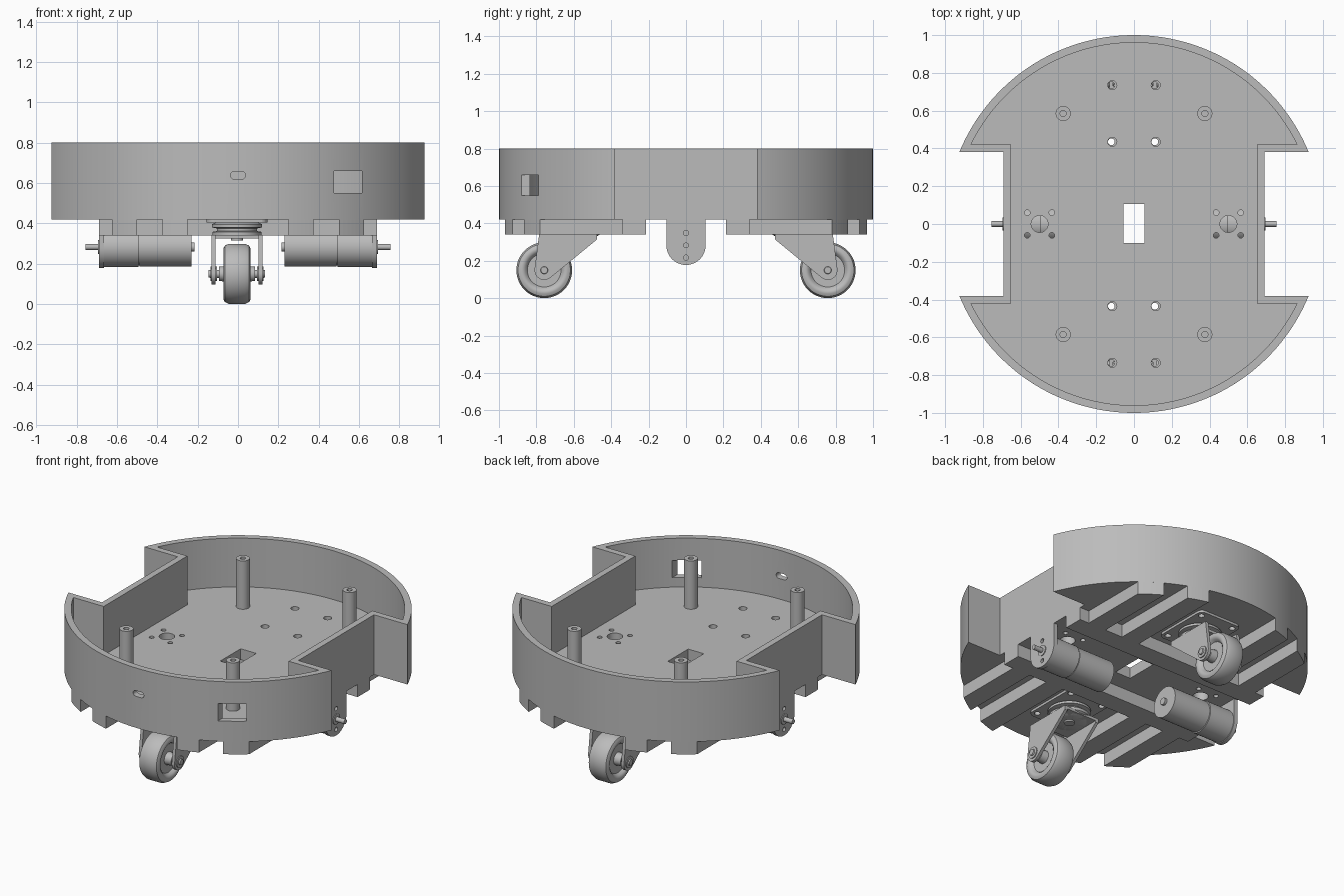
import bpy, bmesh
from math import sin, cos, pi, asin, sqrt
from mathutils import Matrix

cube = bpy.data.objects.get("Cube")
if cube:
    bpy.data.objects.remove(cube, do_unlink=True)

grey = bpy.data.materials.new("plain grey")
grey.use_nodes = True
grey.diffuse_color = (0.5, 0.5, 0.5, 1)
for node in grey.node_tree.nodes:
    if node.type == 'BSDF_PRINCIPLED':
        node.inputs["Base Color"].default_value = (0.5, 0.5, 0.5, 1)


def add_prism(bm, pts, lo, hi, axis='z'):
    """Extrude a closed outline: (x, y) along z, (y, z) along x, (x, z) along y."""
    place = {'z': lambda p, h: (p[0], p[1], h),
             'x': lambda p, h: (h, p[0], p[1]),
             'y': lambda p, h: (p[0], h, p[1])}[axis]
    a = [bm.verts.new(place(p, lo)) for p in pts]
    b = [bm.verts.new(place(p, hi)) for p in pts]
    bm.faces.new(a[::-1])
    bm.faces.new(b)
    for i in range(len(pts)):
        j = (i + 1) % len(pts)
        bm.faces.new((a[i], a[j], b[j], b[i]))


def finish(name, bm):
    bmesh.ops.recalc_face_normals(bm, faces=bm.faces)
    mesh = bpy.data.meshes.new(name)
    bm.to_mesh(mesh)
    bm.free()
    mesh.materials.append(grey)
    ob = bpy.data.objects.new(name, mesh)
    bpy.context.collection.objects.link(ob)
    return ob


def smooth(ob):
    bpy.ops.object.select_all(action='DESELECT')
    ob.select_set(True)
    bpy.context.view_layer.objects.active = ob
    bpy.ops.object.shade_smooth_by_angle(angle=0.6)


def prism(name, pts, lo, hi, axis='z'):
    bm = bmesh.new()
    add_prism(bm, pts, lo, hi, axis)
    return finish(name, bm)


def lathe(name, profile, at, axis='z', flip=1, steps=40):
    """Spin (along, radius) points about an axis through a point."""
    bm = bmesh.new()
    vs = [bm.verts.new((r, 0, h * flip)) for h, r in profile]
    edges = [bm.edges.new(e) for e in zip(vs, vs[1:])]
    bmesh.ops.spin(bm, geom=vs + edges, cent=(0, 0, 0), axis=(0, 0, 1),
                   angle=2 * pi, steps=steps)
    bmesh.ops.remove_doubles(bm, verts=bm.verts, dist=0.0002)
    turn = Matrix.Rotation(pi / 2, 4, 'Y') if axis == 'x' else Matrix()
    bm.transform(Matrix.Translation(at) @ turn)
    ob = finish(name, bm)
    smooth(ob)
    return ob


def cut(ob, bm):
    tool = finish("cutter", bm)
    tool.hide_render = True
    mod = ob.modifiers.new("cut", 'BOOLEAN')
    mod.operation, mod.solver, mod.object = 'DIFFERENCE', 'EXACT', tool
    bpy.context.view_layer.objects.active = ob
    bpy.ops.object.modifier_apply(modifier=mod.name)
    bpy.data.objects.remove(tool, do_unlink=True)


def arc(cx, cy, r, a0, a1, n):
    return [(cx + r * cos(a0 + (a1 - a0) * i / n), cy + r * sin(a0 + (a1 - a0) * i / n))
            for i in range(n + 1)]


def circle(cx, cy, r, n=20):
    return arc(cx, cy, r, 0, 2 * pi, n)[:-1]


def rect(x0, x1, y0, y1):
    return [(x0, y0), (x1, y0), (x1, y1), (x0, y1)]


def outline(r, nx, ny):
    """Disc with a rectangular wheel notch on both sides."""
    a = asin(ny / r)
    return (arc(0, 0, r, a, pi - a, 64) + [(-nx, ny), (-nx, -ny)]
            + arc(0, 0, r, pi + a, 2 * pi - a, 64) + [(nx, -ny), (nx, ny)])


SIDES = (-1, 1)
FLOOR, BASE, TOP, RIB = 0.49, 0.42, 0.80, 0.34

# Tray with floor, rim wall and notches
tray = prism("tray", outline(1, 0.69, 0.38), BASE, TOP)
bm = bmesh.new()
add_prism(bm, outline(0.96, 0.65, 0.42), FLOOR, 1)
cut(tray, bm)

# Floor holes, front window and front slot
bm = bmesh.new()
add_prism(bm, rect(-0.055, 0.055, -0.1, 0.105), 0.3, 0.6)
for sx in SIDES:
    add_prism(bm, circle(sx * 0.5, 0, 0.045), 0.3, 0.6)
    for sy in SIDES:
        for dx in SIDES:
            add_prism(bm, circle(sx * 0.5 + dx * 0.065, sy * 0.06, 0.015, 12), 0.3, 0.6)
        for y in (0.435, 0.735):
            add_prism(bm, circle(sx * 0.115, sy * y, 0.024), 0.3, 0.6)
add_prism(bm, rect(0.476, 0.614, 0.55, 0.66), -1.1, -0.65, 'y')
add_prism(bm, arc(0.02, 0.638, 0.018, -pi / 2, pi / 2, 8)
          + arc(-0.02, 0.638, 0.018, pi / 2, 1.5 * pi, 8), -1.1, -0.85, 'y')
cut(tray, bm)
smooth(tray)

# Underside cross bars and lengthwise ribs
for sy in SIDES:
    prism("cross_bar", rect(-0.69, 0.69, sy * 0.215, sy * 0.34), RIB, BASE)
    for sx in SIDES:
        for x0 in (0.25, 0.5):
            xs = [x0 + 0.125 * i / 6 for i in range(7)]
            pts = [(sx * x, sy * sqrt(1 - x * x)) for x in xs]
            pts += [(sx * xs[-1], sy * 0.34), (sx * x0, sy * 0.34)]
            prism("rib", pts, RIB, BASE)

# Hollow standing posts
for sx in SIDES:
    for sy in SIDES:
        lathe("post", [(0.6, 0), (0.6, 0.016), (0.797, 0.016), (0.797, 0.04), (0.48, 0.04)],
              (sx * 0.375, sy * 0.585, 0), steps=24)

# Motors, shafts and hanging brackets
AX = 0.283
for s in SIDES:
    lathe("motor", [(0.215, 0), (0.215, 0.022), (0.23, 0.022), (0.23, 0.096), (0.487, 0.096),
                    (0.487, 0.092), (0.493, 0.092), (0.493, 0.1), (0.666, 0.1), (0.666, 0)],
          (0, 0, AX), 'x', s)
    lathe("motor_shaft", [(0.65, 0.034), (0.695, 0.034), (0.695, 0.015), (0.755, 0.015), (0.755, 0)],
          (0, 0, AX), 'x', s, 24)
    shape = arc(0, AX, 0.105, pi, 2 * pi, 24) + [(0.105, BASE), (-0.105, BASE)]
    bracket = prism("motor_bracket", shape, s * 0.665, s * 0.69, 'x')
    bm = bmesh.new()
    for dz in SIDES:
        add_prism(bm, circle(0, AX + dz * 0.066, 0.014, 12), s * 0.6, s * 0.75, 'x')
    cut(bracket, bm)
    smooth(bracket)

# Casters: plate, swivel, fork, wheel and axle
CX = -0.005
for s in SIDES:
    corners = [(1, 1, 0), (-1, 1, 1), (-1, -1, 2), (1, -1, 3)]
    pts = [p for kx, ky, q in corners
           for p in arc(CX + kx * 0.115, s * 0.585 + ky * 0.155, 0.035, q * pi / 2, (q + 1) * pi / 2, 6)]
    plate = prism("caster_plate", pts, 0.405, 0.42)
    bm = bmesh.new()
    for kx in SIDES:
        for ky in SIDES:
            add_prism(bm, circle(CX + kx * 0.115, s * 0.585 + ky * 0.15, 0.018, 14), 0.35, 0.5)
    cut(plate, bm)
    lathe("caster_swivel", [(0.41, 0.095), (0.395, 0.125), (0.38, 0.125), (0.375, 0.1), (0.362, 0.1),
                            (0.358, 0.122), (0.34, 0.122), (0.325, 0.1), (0.325, 0.03),
                            (0.315, 0.03), (0.315, 0)], (CX, s * 0.585, 0))
    # Fork crown and side legs
    prism("fork_crown", rect(CX - 0.125, CX + 0.125, s * 0.475, s * 0.73), 0.325, 0.343)
    leg = [(0.785, 0.343), (0.475, 0.343), (0.475, 0.315)] + arc(0.758, 0.15, 0.052, -2.2, 0.1, 12)
    for k in SIDES:
        ob = prism("fork_leg", [(s * y, z) for y, z in leg], CX + k * 0.106, CX + k * 0.126, 'x')
        smooth(ob)
        lathe("axle_nut", [(0.07, 0.02), (0.1, 0.02), (0.1, 0.036), (0.132, 0.036),
                           (0.132, 0.02), (0.14, 0.018), (0.14, 0)],
              (CX, s * 0.758, 0.15), 'x', k, 20)
    half = [(0.09, 0), (0.09, 0.035), (0.045, 0.04), (0.045, 0.09), (0.06, 0.1),
            (0.068, 0.112), (0.068, 0.125), (0.06, 0.14), (0.04, 0.149)]
    lathe("caster_wheel", half + [(-h, r) for h, r in reversed(half)],
          (CX, s * 0.758, 0.15), 'x', 1, 48)
